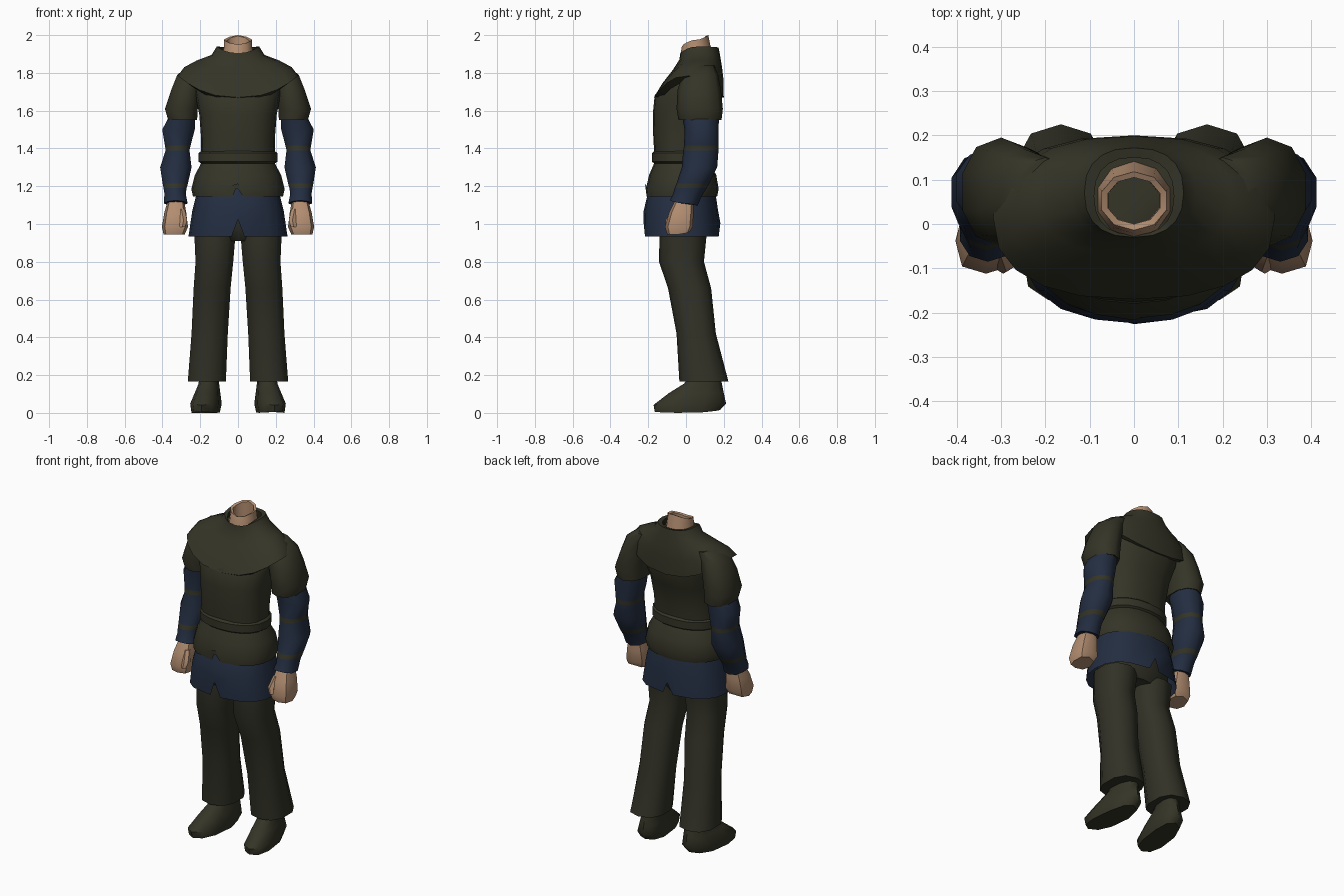
import bpy, bmesh, math


def material(name, rgb):
    m = bpy.data.materials.new(name)
    m.diffuse_color = (*rgb, 1)
    return m


GREEN = material("dark olive cloth", (0.034, 0.034, 0.020))
TROUSER = material("olive trouser cloth", (0.031, 0.031, 0.020))
BLUE = material("navy cloth", (0.017, 0.027, 0.053))
SKIN = material("skin", (0.45, 0.27, 0.165))


def ring(n, e, cx, w, yf, yb, z, zf=0, zb=0):
    """Superellipse section; zf and zb lift the front and back. Vertex 0 is front centre."""
    pts = []
    for i in range(n):
        t = 2 * math.pi * i / n - math.pi / 2
        c, s = math.cos(t), math.sin(t)
        sc = math.copysign(abs(c) ** (2 / e), c)
        ss = math.copysign(abs(s) ** (2 / e), s)
        y = (yf + yb) / 2 + (yb - yf) / 2 * ss
        pts.append((cx + w * sc, y, z + s * s * (zf if s < 0 else zb)))
    return pts


def loft(name, mats, rows, n=20, e=2.2, bottom=False, top=False, mirror=False,
         stripes=(), notches=(), shear=0, angle=50):
    """Skin the sections from bottom to top."""
    bm = bmesh.new()
    rings = [[bm.verts.new(p) for p in ring(n, e, *r)] for r in rows]
    for k, (a, b) in enumerate(zip(rings, rings[1:])):
        for i in range(n):
            j = (i + 1) % n
            f = bm.faces.new((a[i], a[j], b[j], b[i]))
            f.material_index = 1 if k in stripes else 0
    if bottom:
        bm.faces.new(rings[0][::-1])
    if top:
        bm.faces.new(rings[-1])
    # slit at the hem: lift one vertex and draw its neighbours together
    for i, rise in notches:
        rings[0][i].co.z += rise
        for j in (i - 1, (i + 1) % n):
            rings[0][j].co.x *= 0.35
    for v in bm.verts:
        v.co.x -= shear * v.co.y
    me = bpy.data.meshes.new(name)
    bm.to_mesh(me)
    bm.free()
    for m in mats:
        me.materials.append(m)
    me.shade_smooth()
    me.set_sharp_from_angle(angle=math.radians(angle))
    ob = bpy.data.objects.new(name, me)
    bpy.context.collection.objects.link(ob)
    if mirror:
        ob.modifiers.new("mirror", "MIRROR")
    return ob


# Neck: open tube with a slanted rim
loft("neck", [SKIN], [
    (0, .088, -.035, .145, 1.86),
    (0, .078, -.022, .13, 1.94),
    (0, .077, -.014, .118, 1.975, -.025, .025),
    (0, .062, .0, .105, 1.970, -.025, .025),
    (0, .060, .0, .105, 1.89)], n=10, e=2)

# Shoulder cape with collar
loft("shoulder_cape", [GREEN], [
    (0, .27, -.14, .185, 1.75, -.10, -.08),
    (0, .318, -.17, .20, 1.785, -.115, -.115),
    (0, .285, -.125, .198, 1.83, -.085, -.06),
    (0, .22, -.07, .19, 1.865, -.05, -.03),
    (0, .14, -.035, .18, 1.895, -.025, 0),
    (0, .112, -.03, .172, 1.94, -.035, -.005),
    (0, .090, -.024, .15, 1.935, -.045, -.005)], e=2.4)

# Torso
loft("torso", [GREEN], [
    (0, .195, -.165, .12, 1.34),
    (0, .195, -.173, .125, 1.45),
    (0, .205, -.176, .155, 1.58),
    (0, .225, -.166, .195, 1.68),
    (0, .24, -.10, .185, 1.77),
    (0, .12, -.02, .16, 1.88)], e=2.4, top=True)

# Belt
loft("belt", [GREEN], [
    (0, .192, -.165, .12, 1.318),
    (0, .209, -.18, .135, 1.33),
    (0, .209, -.18, .135, 1.375),
    (0, .192, -.168, .12, 1.388)], angle=35)

# Tunic hem below the belt
loft("tunic_hem", [GREEN], [
    (0, .238, -.217, .165, 1.145),
    (0, .247, -.213, .173, 1.185),
    (0, .228, -.195, .16, 1.26),
    (0, .19, -.165, .12, 1.33)], notches=[(0, .07)])

# Blue under-tunic skirt, slit front and back
loft("skirt", [BLUE], [
    (0, .262, -.226, .182, .935),
    (0, .242, -.224, .17, 1.07),
    (0, .222, -.205, .158, 1.15),
    (0, .20, -.17, .14, 1.23)], e=2.3, notches=[(0, .09), (10, .07)])

# Trousers
loft("hips", [TROUSER], [
    (0, .15, -.10, .09, .91),
    (0, .222, -.145, .12, .97),
    (0, .215, -.15, .13, 1.08)], n=12, bottom=True, top=True)
loft("trouser_leg", [TROUSER], [
    (.165, .105, -.035, .225, .165),
    (.150, .100, -.05, .158, .42),
    (.137, .102, -.095, .133, .66),
    (.125, .104, -.143, .095, .80),
    (.122, .114, -.14, .11, .95)], n=10, e=2.4, bottom=True, top=True, mirror=True)

# Boots, toes turned out
loft("boot", [GREEN], [
    (.172, .070, -.165, .18, 0, .005, .015),
    (.172, .078, -.172, .212, .05, -.008, 0),
    (.168, .064, -.09, .20, .105),
    (.165, .052, -.01, .19, .155),
    (.165, .05, .02, .18, .20)],
    n=10, e=2.4, bottom=True, top=True, mirror=True, shear=.12)

# Short over-sleeves
loft("short_sleeve", [GREEN], [
    (.295, .060, -.01, .165, 1.56),
    (.293, .080, -.04, .188, 1.55),
    (.300, .091, -.05, .195, 1.61),
    (.275, .082, -.045, .185, 1.71),
    (.250, .075, -.02, .17, 1.79),
    (.20, .06, .02, .15, 1.84)], n=10, top=True, mirror=True)

# Long blue sleeves with olive bands
loft("long_sleeve", [BLUE, GREEN], [
    (.330, .066, -.085, .06, 1.11, .015, -.015),
    (.333, .059, -.068, .09, 1.16),
    (.333, .064, -.06, .11, 1.19),
    (.332, .070, -.05, .123, 1.215),
    (.329, .087, -.022, .165, 1.30),
    (.320, .066, -.015, .172, 1.39),
    (.319, .071, -.01, .172, 1.415),
    (.315, .090, -.008, .172, 1.50),
    (.295, .072, -.02, .175, 1.57)],
    n=10, bottom=True, top=True, mirror=True, stripes=(2, 5))

# Fists with thumbs
loft("fist", [SKIN], [
    (.338, .056, -.100, .020, .945, .0, .015),
    (.334, .069, -.112, .036, .985),
    (.332, .058, -.090, .040, 1.06),
    (.328, .042, -.055, .040, 1.13)], n=8, e=2.8, bottom=True, top=True, mirror=True)
loft("thumb", [SKIN], [
    (.295, .017, -.112, -.075, .985),
    (.288, .022, -.108, -.055, 1.02),
    (.300, .020, -.075, -.03, 1.08)], n=6, bottom=True, top=True, mirror=True)
